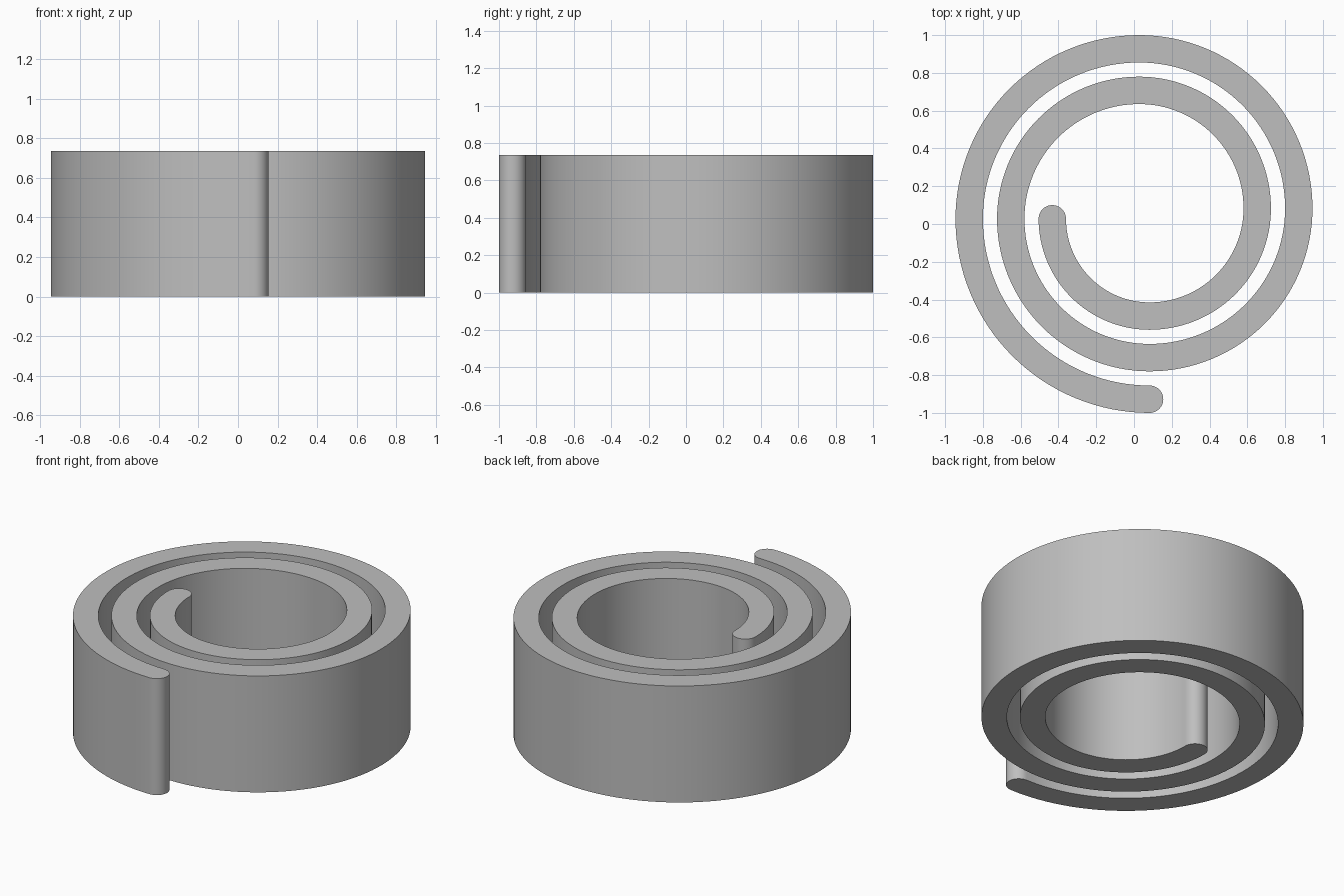
import bpy, bmesh
from math import sin, cos, pi
from mathutils import Vector

default = bpy.data.objects.get("Cube")
if default:
    bpy.data.objects.remove(default)

HEIGHT = 0.735
HALF = 0.0725        # half the band thickness
STEP = 0.055         # radius growth per quarter turn
RADIUS = 0.515       # first quarter's radius
QUARTERS = 9
SEGS = 32            # segments per quarter
CAP_SEGS = 10
CENTRES = [(0.0825, 0.0275), (0.0825, 0.0825), (0.0275, 0.0825), (0.0275, 0.0275)]


def station(quarter, frac, along=0.0, half=HALF):
    """Pair of edge points across the band, optionally shifted along it."""
    a = pi + (quarter + frac) * pi / 2
    normal = Vector((cos(a), sin(a), 0))
    tangent = Vector((-sin(a), cos(a), 0))
    mid = Vector((*CENTRES[quarter % 4], 0)) + normal * (RADIUS + STEP * quarter)
    mid += tangent * along
    return mid - normal * half, mid + normal * half


# Rounded inner end, quarter arcs of growing radius, rounded outer end
phis = [i / CAP_SEGS * pi / 2 for i in range(1, CAP_SEGS + 1)]
stations = [station(0, 0, -HALF * sin(p), HALF * cos(p)) for p in reversed(phis)]
stations.append(station(0, 0))
for q in range(QUARTERS):
    stations += [station(q, i / SEGS) for i in range(1, SEGS + 1)]
stations += [station(QUARTERS - 1, 1, HALF * sin(p), HALF * cos(p)) for p in phis]

# Flat band footprint
bm = bmesh.new()
rows = [[bm.verts.new(p) for p in pair] for pair in stations]
for (a, b), (c, d) in zip(rows, rows[1:]):
    bm.faces.new((a, b, d, c))
bmesh.ops.remove_doubles(bm, verts=bm.verts, dist=0.0001)

# Raise the footprint into a solid strip
raised = bmesh.ops.extrude_face_region(bm, geom=bm.faces[:], use_keep_orig=True)
top = [v for v in raised["geom"] if isinstance(v, bmesh.types.BMVert)]
bmesh.ops.translate(bm, verts=top, vec=(0, 0, HEIGHT))
bmesh.ops.recalc_face_normals(bm, faces=bm.faces[:])

mesh = bpy.data.meshes.new("spiral_band")
bm.to_mesh(mesh)
bm.free()
band = bpy.data.objects.new("spiral_band", mesh)
bpy.context.collection.objects.link(band)

# Plain grey finish
colour = (0.52, 0.52, 0.52, 1)
mat = bpy.data.materials.new("light_grey")
mat.use_nodes = True
mat.diffuse_color = colour
mat.node_tree.nodes["Principled BSDF"].inputs["Base Color"].default_value = colour
mesh.materials.append(mat)

# Smooth walls with crisp rims
bpy.ops.object.select_all(action='DESELECT')
band.select_set(True)
bpy.context.view_layer.objects.active = band
bpy.ops.object.shade_smooth_by_angle(angle=pi / 6)
